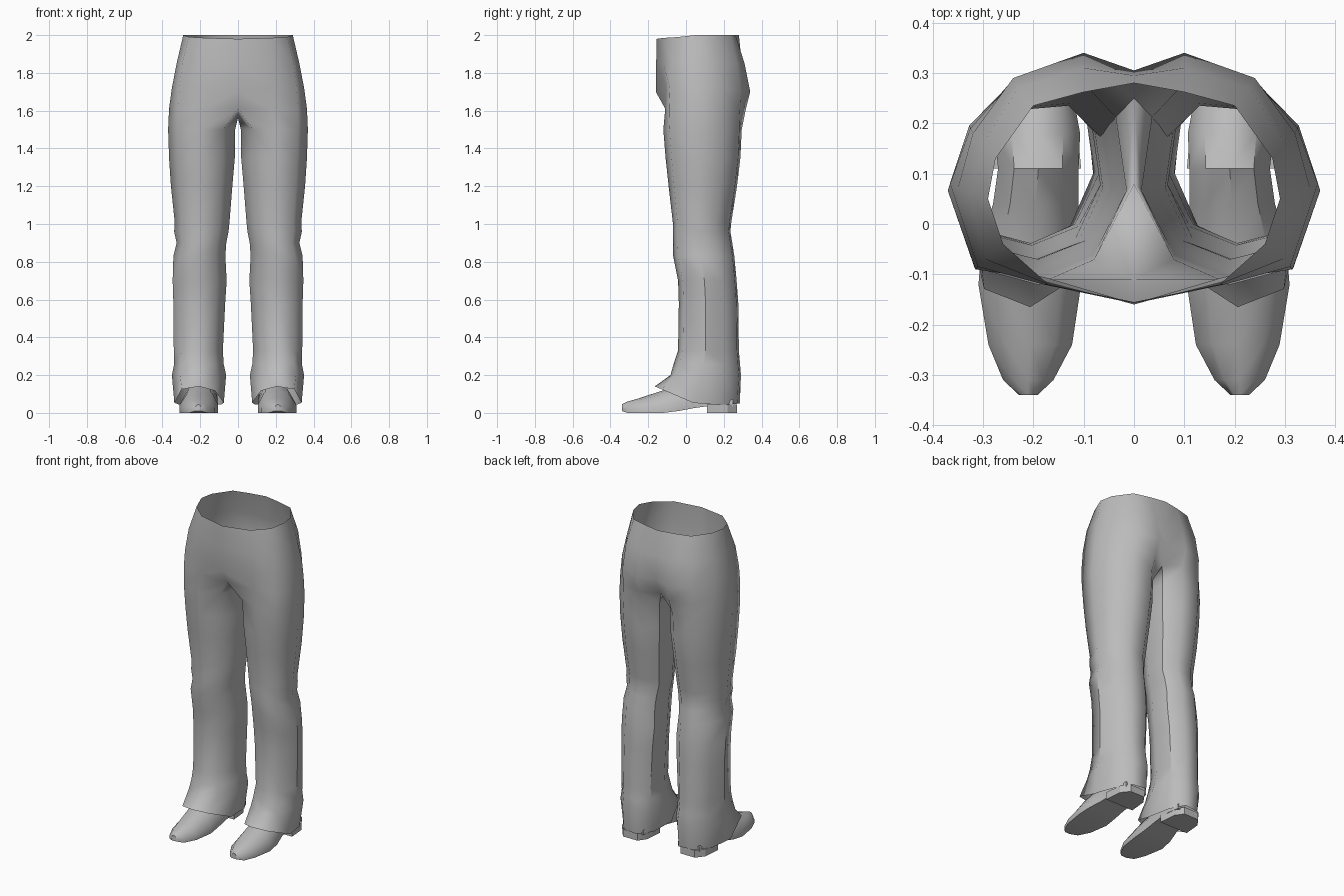
import bpy, bmesh, math

if "Cube" in bpy.data.objects:
    bpy.data.objects.remove(bpy.data.objects["Cube"])

grey = bpy.data.materials.new("grey cloth")
grey.diffuse_color = (0.5, 0.5, 0.5, 1)
grey.use_nodes = True
grey.node_tree.nodes["Principled BSDF"].inputs["Base Color"].default_value = grey.diffuse_color


def finish(name, bm, angle, sharp=()):
    """Turn a right-hand half into a mirrored, smooth shaded object."""
    for f in bm.faces:
        f.smooth = True
    for e in bm.edges:
        if len(e.link_faces) == 2 and e.calc_face_angle(0) > math.radians(angle):
            e.smooth = False
    for e in sharp:
        e.smooth = False
    me = bpy.data.meshes.new(name)
    bm.to_mesh(me)
    bm.free()
    me.materials.append(grey)
    ob = bpy.data.objects.new(name, me)
    bpy.context.collection.objects.link(ob)
    mod = ob.modifiers.new("mirror", 'MIRROR')
    mod.merge_threshold = 0.001
    return ob


# --- Trousers: half arcs for the hips, closed rings for the leg ---
bm = bmesh.new()
hips = [
    [(0, -.155, 1.98), (.17, -.12, 1.985), (.26, -.04, 1.99), (.29, .05, 2),
     (.275, .13, 2), (.2, .235, 2), (.1, .262, 2), (0, .28, 2)],
    [(0, -.158, 1.85), (.18, -.12, 1.85), (.295, -.07, 1.85), (.325, .06, 1.85),
     (.3, .16, 1.85), (.23, .27, 1.85), (.1, .31, 1.85), (0, .295, 1.85)],
    [(0, -.16, 1.70), (.18, -.105, 1.72), (.31, -.085, 1.72), (.35, .07, 1.72),
     (.32, .18, 1.72), (.24, .29, 1.70), (.1, .34, 1.70), (0, .305, 1.70)],
    [(0, -.11, 1.61), (.18, -.11, 1.61), (.315, -.09, 1.61), (.365, .08, 1.61),
     (.325, .19, 1.61), (.24, .285, 1.60), (.1, .315, 1.60), (0, .25, 1.59),
     (0, .08, 1.56)],
]
rows = [[bm.verts.new(p) for p in arc] for arc in hips]

# leg section: across (0 inside, 1 outside) and depth (0 front, 1 back)
section = [(.18, .12), (.5, 0), (.85, .08), (1, .45), (.88, .76),
           (.64, .97), (.28, 1), (.06, .8), (0, .45)]
# height, inner x, outer x, front y, back y
leg = [(1.50, .015, .37, -.12, .295), (1.35, .017, .365, -.108, .288),
       (1.20, .03, .355, -.092, .27), (1.01, .045, .335, -.07, .24),
       (.96, .05, .338, -.07, .235), (.90, .062, .325, -.07, .245),
       (.83, .067, .342, -.068, .256), (.70, .06, .346, -.042, .268),
       (.58, .068, .342, -.038, .277), (.33, .08, .34, -.042, .28),
       (.26, .076, .338, -.065, .286), (.20, .063, .35, -.082, .291)]
for z, xi, xo, yf, yb in leg:
    rows.append([bm.verts.new((xi + u * (xo - xi), yf + v * (yb - yf), z))
                 for u, v in section])
# slanted hem, higher over the instep
hem = []
for u, v in section:
    y = -.165 + v * .45
    z = .035 + max(0, .08 - y) * .43 + max(0, y - .08) * .07
    hem.append(bm.verts.new((.075 + u * .262, y, z)))
rows.append(hem)

for a, b in zip(rows, rows[1:]):
    closed = len(a) == 9
    for i in range(9 if closed else 7):
        j = (i + 1) % len(a)
        bm.faces.new((a[i], b[i], b[j], a[j]))

# pressed creases down the outer calf and the inner back of the leg
sharp = []
for a, b in zip(rows, rows[1:]):
    for col in (3, 7):
        top = a[col].co.z
        if (col == 3 and .3 < top < .85) or (col == 7 and .3 < top < 1.6):
            sharp.append(bm.edges.get((a[col], b[col])))
finish("trousers", bm, 48, [e for e in sharp if e])

# --- Shoe: cross-sections from toe to heel ---
bm = bmesh.new()
arch = [(-1, 0), (-1, .35), (-.6, .85), (0, 1), (.6, .85), (1, .35), (1, 0)]
# y, centre x, half width, bottom, top
spans = [(-.34, .21, .018, .01, .045), (-.31, .21, .05, 0, .06),
         (-.24, .206, .083, 0, .08), (-.12, .207, .102, 0, .12),
         (-.04, .205, .097, .01, .145), (.04, .195, .085, .025, .18),
         (.11, .19, .08, .035, .215), (.18, .192, .085, .035, .15),
         (.25, .195, .075, .035, .11)]
rings = [[bm.verts.new((cx + s * w, y, zb + h * (zt - zb))) for s, h in arch]
         for y, cx, w, zb, zt in spans]
for a, b in zip(rings, rings[1:]):
    for i in range(7):
        j = (i + 1) % 7
        bm.faces.new((a[i], a[j], b[j], b[i]))
bm.faces.new(rings[0])
bm.faces.new(rings[-1])
bmesh.ops.recalc_face_normals(bm, faces=bm.faces)
finish("shoes", bm, 45)

# --- Heel block ---
bm = bmesh.new()
plan = [(.105, .11), (.3, .11), (.29, .22), (.25, .27), (.15, .27), (.115, .22)]
low = [bm.verts.new((x, y, 0)) for x, y in plan]
high = [bm.verts.new((x, y, .045)) for x, y in plan]
bm.faces.new(low)
bm.faces.new(high)
for i in range(6):
    j = (i + 1) % 6
    bm.faces.new((low[i], low[j], high[j], high[i]))
bmesh.ops.recalc_face_normals(bm, faces=bm.faces)
finish("shoe_heels", bm, 30)
